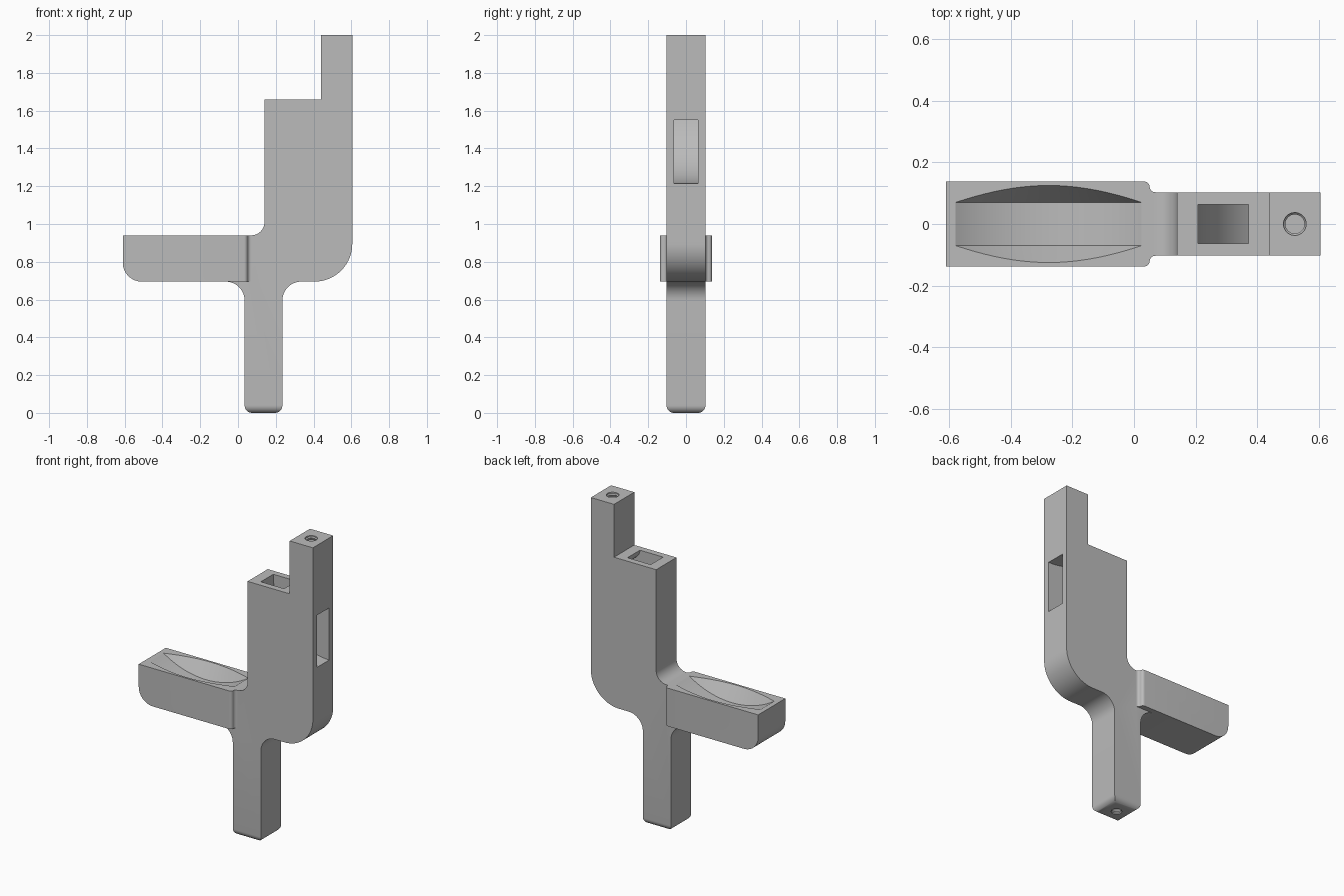
import bpy, bmesh
from math import sin, cos, pi, radians
from mathutils import Vector, Matrix

cube = bpy.data.objects.get("Cube")
if cube:
    bpy.data.objects.remove(cube, do_unlink=True)

grey = bpy.data.materials.new("plain grey")
grey.use_nodes = True
grey.diffuse_color = (0.5, 0.5, 0.5, 1)
grey.node_tree.nodes["Principled BSDF"].inputs["Base Color"].default_value = (0.5, 0.5, 0.5, 1)


def arc(cx, cy, rx, ry, start, end, n=16):
    """Points on an elliptical arc, angles in degrees."""
    angles = [radians(start + (end - start) * i / n) for i in range(n + 1)]
    return [(cx + rx * cos(a), cy + ry * sin(a)) for a in angles]


def finish(name, bm):
    bmesh.ops.recalc_face_normals(bm, faces=bm.faces[:])
    mesh = bpy.data.meshes.new(name)
    bm.to_mesh(mesh)
    bm.free()
    mesh.materials.append(grey)
    obj = bpy.data.objects.new(name, mesh)
    bpy.context.collection.objects.link(obj)
    return obj


def prism(points, axis, low, high):
    """Extrude an outline along y (outline in x, z) or z (outline in x, y)."""
    bm = bmesh.new()
    place = (lambda p: (p[0], low, p[1])) if axis == "y" else (lambda p: (p[0], p[1], low))
    face = bm.faces.new([bm.verts.new(place(p)) for p in points])
    top = bmesh.ops.extrude_face_region(bm, geom=[face])["geom"]
    shift = Vector((0, high - low, 0)) if axis == "y" else Vector((0, 0, high - low))
    bmesh.ops.translate(bm, vec=shift, verts=[g for g in top if isinstance(g, bmesh.types.BMVert)])
    bmesh.ops.recalc_face_normals(bm, faces=bm.faces[:])
    return bm


def lathe(profile, steps):
    """Turn a (radius, height) profile around z."""
    bm = bmesh.new()
    verts = [bm.verts.new((r, 0, h)) for r, h in profile]
    edges = [bm.edges.new(pair) for pair in zip(verts, verts[1:])]
    bmesh.ops.spin(bm, geom=verts + edges, cent=(0, 0, 0), axis=(0, 0, 1),
                   angle=2 * pi, steps=steps)
    bmesh.ops.remove_doubles(bm, verts=bm.verts[:], dist=1e-5)
    return bm


def round_edges(bm, test, radius):
    edges = [e for e in bm.edges if all(test(v.co) for v in e.verts)]
    bmesh.ops.bevel(bm, geom=edges, offset=radius, segments=8, profile=0.5, affect="EDGES")


def combine(target, tool, operation):
    mod = target.modifiers.new(operation.lower(), "BOOLEAN")
    mod.operation, mod.solver, mod.object = operation, "EXACT", tool
    bpy.context.view_layer.objects.active = target
    bpy.ops.object.modifier_apply(modifier=mod.name)
    bpy.data.objects.remove(tool, do_unlink=True)


# Upright body with the stepped top and the post below
outline = [(0.605, 2), (0.44, 2), (0.44, 1.66), (0.14, 1.66)]
outline += arc(0.07, 1.01, 0.07, 0.07, 0, -90)
outline += [(0.06, 0.9), (-0.06, 0.9)]
outline += arc(-0.065, 0.595, 0.1, 0.1, 90, 0)
outline += [(0.035, 0), (0.235, 0)]
outline += arc(0.335, 0.595, 0.1, 0.1, 180, 90)
outline += arc(0.405, 0.895, 0.2, 0.2, -90, 0, 24)
bm = prism(outline, "y", -0.103, 0.103)
round_edges(bm, lambda c: c.z < 0.001, 0.04)
body = finish("holder_body", bm)

# Wider side arm, blending into the body with an S-shaped corner
half = [(-0.61, 0.138)] + arc(0.032, 0.12, 0.019, 0.018, 90, 0, 6)
half += arc(0.07, 0.12, 0.019, 0.017, 180, 270, 6) + [(0.1, 0.09)]
bm = prism(half + [(x, -y) for x, y in reversed(half)], "z", 0.695, 0.94)
round_edges(bm, lambda c: c.x < -0.6 and c.z < 0.7, 0.1)
combine(body, finish("side_arm", bm), "UNION")

# Dish in the arm: a wheel with tapered flanks, trimmed above the arm
depth, chord = 0.09, 0.302
R = (chord ** 2 + depth ** 2) / (2 * depth)
inner, flank = R - depth - 0.1, 0.07 + 0.055 * (depth + 0.1) / depth
bm = lathe([(0, -flank), (inner, -flank), (R, -0.07), (R, 0.07), (inner, flank), (0, flank)], 160)
bmesh.ops.transform(bm, verts=bm.verts[:], matrix=Matrix.Translation(
    (-0.277, 0, 0.94 - depth + R)) @ Matrix.Rotation(pi / 2, 4, "X"))
cut = bmesh.ops.bisect_plane(bm, geom=bm.verts[:] + bm.edges[:] + bm.faces[:],
                             plane_co=(0, 0, 0.95), plane_no=(0, 0, 1), clear_outer=True)
bmesh.ops.contextual_create(bm, geom=[g for g in cut["geom_cut"] if isinstance(g, bmesh.types.BMEdge)])
combine(body, finish("dish_cutter", bm), "DIFFERENCE")

# Curved duct from the step down to the side window
duct = [(0.207, 1.7)] + arc(0.605, 1.66, 0.398, 0.445, 180, 270, 24)
duct += [(0.65, 1.215), (0.65, 1.55)]
duct += arc(0.605, 1.66, 0.233, 0.11, 270, 180) + [(0.372, 1.7)]
combine(body, finish("duct_cutter", prism(duct, "y", -0.063, 0.063)), "DIFFERENCE")

# Ridged screw holes in the top and in the foot of the post
for x, z, radius, way in ((0.522, 2, 0.037, -1), (0.135, 0, 0.032, 1)):
    ridges = [(0, -0.02), (radius, -0.02)]
    for i in range(10):
        ridges += [(radius, 0.02 * i + 0.008), (radius - 0.006, 0.02 * i + 0.014)]
    ridges += [(radius, 0.208), (0, 0.208)]
    bm = lathe([(r, z + way * h) for r, h in ridges], 32)
    bmesh.ops.translate(bm, vec=(x, 0, 0), verts=bm.verts[:])
    combine(body, finish("screw_hole_cutter", bm), "DIFFERENCE")

# Smooth fillets, crisp corners
bpy.ops.object.select_all(action="DESELECT")
body.select_set(True)
bpy.context.view_layer.objects.active = body
bpy.ops.object.shade_smooth_by_angle(angle=radians(25))
